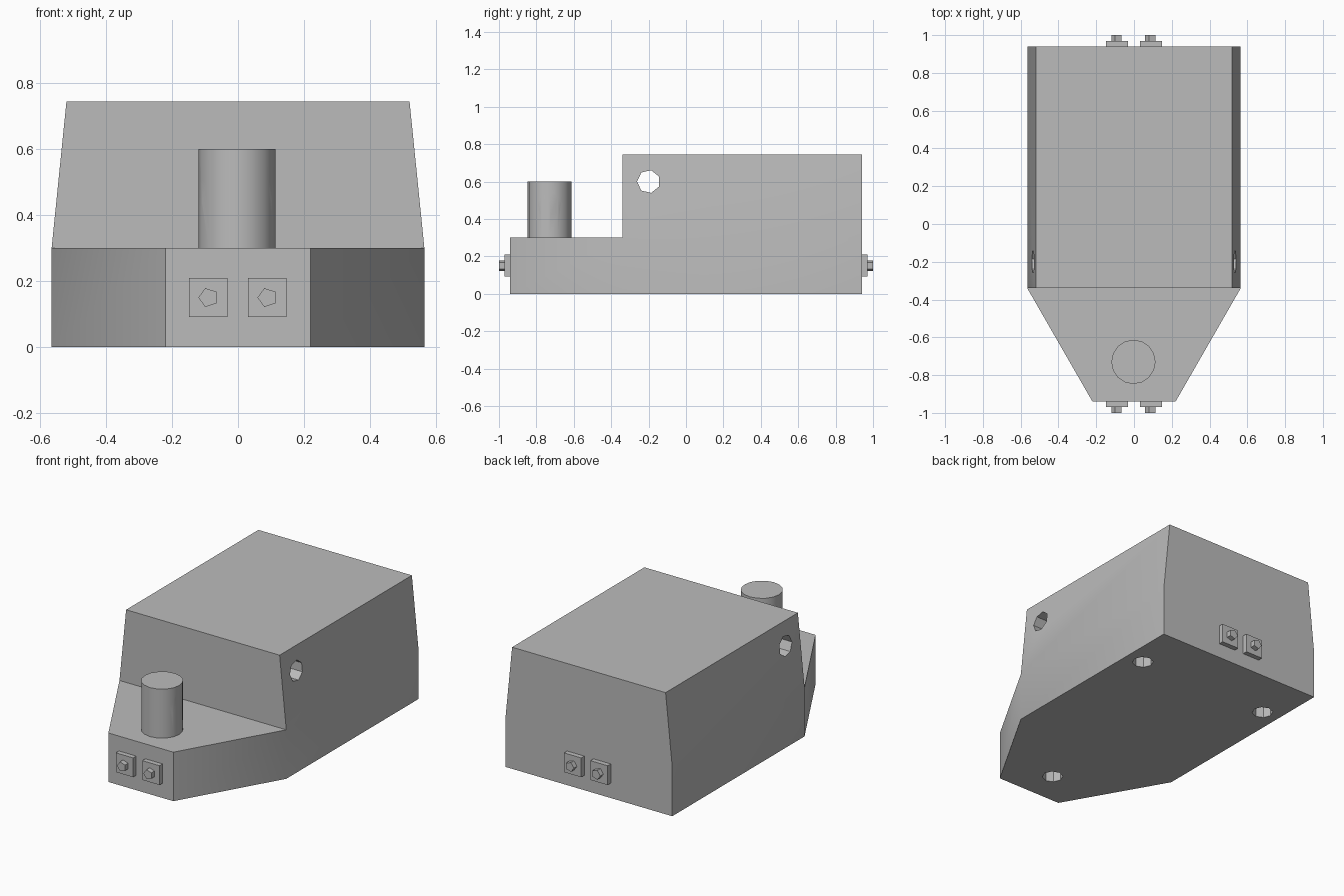
import bpy, bmesh, math
from mathutils import Matrix

cube = bpy.data.objects.get("Cube")
if cube:
    bpy.data.objects.remove(cube, do_unlink=True)

# One plain grey for everything
grey = bpy.data.materials.new("plain grey")
grey.use_nodes = True
colour = (0.5, 0.5, 0.5, 1)
grey.diffuse_color = colour
grey.node_tree.nodes["Principled BSDF"].inputs["Base Color"].default_value = colour


def make_object(name, bm):
    bmesh.ops.recalc_face_normals(bm, faces=bm.faces)
    mesh = bpy.data.meshes.new(name)
    bm.to_mesh(mesh)
    bm.free()
    mesh.materials.append(grey)
    obj = bpy.data.objects.new(name, mesh)
    bpy.context.collection.objects.link(obj)
    return obj


def prism(name, centre, radius, length, sides, axis="Z", turn=0.0):
    """Closed cylinder along an axis; turn spins it about its own length."""
    bm = bmesh.new()
    bmesh.ops.create_cone(bm, cap_ends=True, segments=sides, radius1=radius,
                          radius2=radius, depth=length)
    tilt = {"X": Matrix.Rotation(math.pi / 2, 4, "Y"),
            "Y": Matrix.Rotation(math.pi / 2, 4, "X"),
            "Z": Matrix.Identity(4)}[axis]
    bm.transform(Matrix.Translation(centre) @ tilt @ Matrix.Rotation(turn, 4, "Z"))
    return make_object(name, bm)


def box(name, centre, size):
    bm = bmesh.new()
    bmesh.ops.create_cube(bm, size=1)
    bm.transform(Matrix.Translation(centre) @ Matrix.Diagonal((*size, 1)))
    return make_object(name, bm)


def drill(target, cutters):
    bpy.context.view_layer.objects.active = target
    for cutter in cutters:
        cutter.hide_render = True
        mod = target.modifiers.new("hole", "BOOLEAN")
        mod.operation = "DIFFERENCE"
        mod.solver = "EXACT"
        mod.object = cutter
        bpy.ops.object.modifier_apply(modifier=mod.name)
        bpy.data.objects.remove(cutter, do_unlink=True)


def smooth(obj):
    bpy.ops.object.select_all(action="DESELECT")
    obj.select_set(True)
    bpy.context.view_layer.objects.active = obj
    bpy.ops.object.shade_smooth_by_angle(angle=math.radians(35))


# Body: tapered nose and base, with a box cabin leaning inward above it
outline = [(-0.22, -0.94), (0.22, -0.94), (0.565, -0.34),
           (0.565, 0.94), (-0.565, 0.94), (-0.565, -0.34)]
bm = bmesh.new()
low = [bm.verts.new((x, y, 0)) for x, y in outline]
mid = [bm.verts.new((x, y, 0.3)) for x, y in outline]
top = [bm.verts.new((math.copysign(0.52, x), y, 0.745)) for x, y in outline[2:]]
cabin = mid[2:]
bm.faces.new(low)
bm.faces.new(top)
bm.faces.new((mid[0], mid[1], mid[2], mid[5]))
for lower, upper in ((low, mid), (cabin, top)):
    n = len(lower)
    for i in range(n):
        j = (i + 1) % n
        bm.faces.new((lower[i], lower[j], upper[j], upper[i]))
body = make_object("body", bm)

# Cross hole through the cabin and three sockets underneath
cutters = [prism("cabin_hole_cutter", (0, -0.2, 0.6), 0.062, 2, 7, "X", math.pi)]
for x, y in ((0.45, 0.615), (-0.45, 0.615), (0, -0.73)):
    cutters.append(prism("socket_cutter", (x, y, 0), 0.06, 0.4, 8))
drill(body, cutters)
smooth(body)

# Post on the nose with a cross hole
post = prism("post", (-0.003, -0.73, 0.445), 0.117, 0.31, 16)
drill(post, [prism("post_hole_cutter", (0, -0.73, 0.48), 0.065, 1, 7, "X", 2.95)])
smooth(post)

# Square plates with five-sided pegs, two at each end
for end, side in (("front", -1), ("back", 1)):
    for label, x in (("right", -0.09), ("left", 0.089)):
        box(f"{end}_{label}_plate", (x, side * 0.95, 0.15), (0.117, 0.04, 0.118))
        prism(f"{end}_{label}_peg", (x, side * 0.98, 0.15), 0.03, 0.04, 5, "Y", math.pi / 2)
